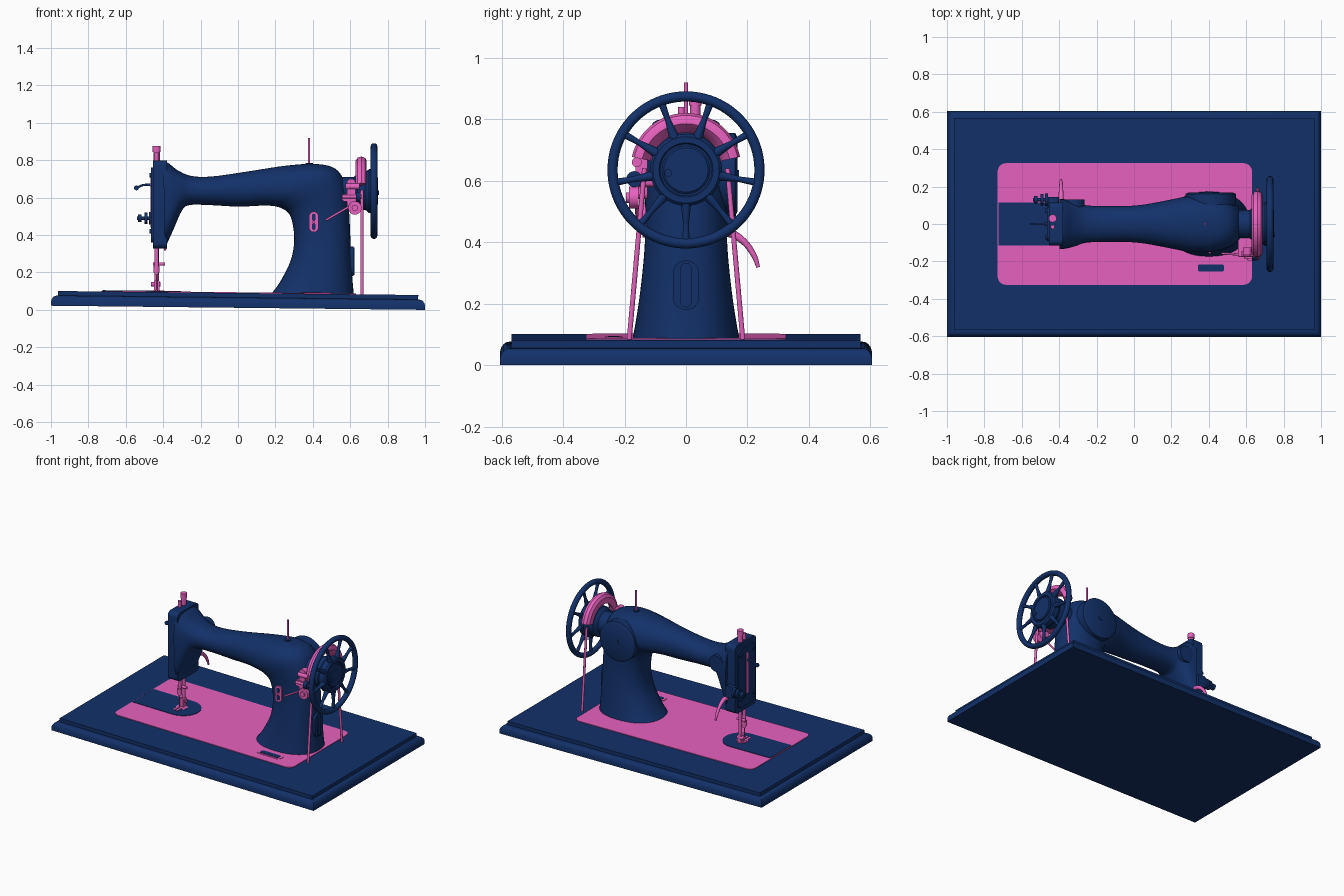
import bpy, bmesh, math
from mathutils import Vector, Matrix

if "Cube" in bpy.data.objects:
    bpy.data.objects.remove(bpy.data.objects["Cube"])


def material(name, rgb):
    m = bpy.data.materials.new(name)
    m.diffuse_color = (*rgb, 1)
    m.use_nodes = True
    m.node_tree.nodes["Principled BSDF"].inputs["Base Color"].default_value = m.diffuse_color
    return m


NAVY = material("navy", (0.006, 0.03, 0.14))
PINK = material("pink", (0.8, 0.12, 0.52))


def make(name, verts, faces, mat, angle=35):
    bm = bmesh.new()
    vs = [bm.verts.new(v) for v in verts]
    for f in faces:
        bm.faces.new([vs[i] for i in f])
    bmesh.ops.remove_doubles(bm, verts=bm.verts, dist=1e-5)
    bmesh.ops.recalc_face_normals(bm, faces=bm.faces)
    me = bpy.data.meshes.new(name)
    bm.to_mesh(me)
    bm.free()
    me.materials.append(mat)
    ob = bpy.data.objects.new(name, me)
    bpy.context.collection.objects.link(ob)
    bpy.ops.object.select_all(action='DESELECT')
    ob.select_set(True)
    bpy.context.view_layer.objects.active = ob
    bpy.ops.object.shade_smooth_by_angle(angle=math.radians(angle))
    return ob


def loft(name, rings, mat, angle=35, caps=True, wrap=False):
    n, k = len(rings[0]), len(rings)
    verts = [v for r in rings for v in r]
    faces = [(i * n + j, i * n + (j + 1) % n, (i + 1) % k * n + (j + 1) % n, (i + 1) % k * n + j)
             for i in range(k if wrap else k - 1) for j in range(n)]
    if caps and not wrap:
        faces += [tuple(range(n)), tuple(range((k - 1) * n, k * n))]
    return make(name, verts, faces, mat, angle)


def rod(name, a, b, r1, mat, r2=None, n=20):
    """Cylinder or cone between two points."""
    a, b = Vector(a), Vector(b)
    q = (b - a).to_track_quat('Z', 'Y')
    ring = lambda c, r: [c + q @ Vector((r * math.cos(t * math.tau / n), r * math.sin(t * math.tau / n), 0))
                         for t in range(n)]
    return loft(name, [ring(a, r1), ring(b, r1 if r2 is None else r2)], mat)


def tube(name, pts, radii, mat, n=12):
    """Smooth tapered tube through a few points."""
    path = spline([(*p, r) for p, r in zip(pts, radii)], 6)
    rings = []
    for i, p in enumerate(path):
        d = Vector(path[min(i + 1, len(path) - 1)][:3]) - Vector(path[max(i - 1, 0)][:3])
        q = d.to_track_quat('Z', 'Y')
        rings.append([Vector(p[:3]) + q @ Vector((math.cos(t * math.tau / n), math.sin(t * math.tau / n), 0)) * p[3]
                      for t in range(n)])
    return loft(name, rings, mat)


def spline(keys, steps):
    """Catmull-Rom interpolation of tuples."""
    keys = [Vector(k) for k in keys]
    keys = [2 * keys[0] - keys[1]] + keys + [2 * keys[-1] - keys[-2]]
    out = []
    for a, b, c, d in zip(keys, keys[1:], keys[2:], keys[3:]):
        for s in range(steps):
            t = s / steps
            out.append(0.5 * (2 * b + (c - a) * t + (2 * a - 5 * b + 4 * c - d) * t * t
                              + (3 * b - a - 3 * c + d) * t ** 3))
    return out + [keys[-2]]


def rounded(w, h, r, n=8):
    """Rounded rectangle outline of full size w by h."""
    pts = []
    for q, (sx, sy) in enumerate([(1, 1), (-1, 1), (-1, -1), (1, -1)]):
        for i in range(n + 1):
            a = (q + i / n) * math.pi / 2
            pts.append((sx * (w / 2 - r) + r * math.cos(a), sy * (h / 2 - r) + r * math.sin(a)))
    return pts


FACES = {'z': lambda u, v, d: (u, v, d), 'y': lambda u, v, d: (u, d, v), 'x': lambda u, v, d: (d, u, v)}


def slab(name, outline, centre, axis, d0, d1, mat):
    """Flat outline at (u, v) centre, extruded along an axis from d0 to d1."""
    rings = [[FACES[axis](u + centre[0], v + centre[1], d) for u, v in outline] for d in (d0, d1)]
    return loft(name, rings, mat)


def revolve(name, profile, mat, zc=0.635, a0=0, a1=360, n=64):
    """Closed (x, radius) profile turned about the wheel axle."""
    full = a1 - a0 == 360
    rings = []
    for i in range(n if full else n + 1):
        a = math.radians(a0 + (a1 - a0) * i / n)
        rings.append([(x, r * math.cos(a), zc + r * math.sin(a)) for x, r in profile])
    return loft(name, rings, mat, wrap=full)


def tilt(ob):
    ob.rotation_euler.y = 0.011
    ob.location.z = 0.011


# Wooden base with rounded lower edge and raised top board, leaning slightly
def board(name, steps):
    tilt(loft(name, [[(sx * (1 - i), sy * (0.605 - i), z) for sx, sy in ((1, 1), (-1, 1), (-1, -1), (1, -1))]
                     for i, z in steps], NAVY))


board("base_board", [(0, 0), (0, 0.022), (0.004, 0.036), (0.012, 0.047), (0.022, 0.053), (0.034, 0.055)])
board("base_top", [(0.037, 0.05), (0.037, 0.079)])

# Bed plate, slide plate and slot plate
tilt(slab("bed_plate", rounded(1.36, 0.65, 0.045), (-0.05, 0), 'z', 0.07, 0.083, PINK))
arc = [(-0.42 + 0.115 * math.cos(a), 0.115 * math.sin(a)) for a in
       [math.radians(-90 + 180 * i / 24) for i in range(25)]]
tilt(slab("slide_plate", arc + [(-0.725, 0.115), (-0.725, -0.115)], (0, 0), 'z', 0.07, 0.086, NAVY))
tilt(slab("slot_rim", rounded(0.18, 0.056, 0.02), (0.41, -0.235), 'z', 0.07, 0.086, PINK))
tilt(slab("slot_inset", rounded(0.14, 0.036, 0.008), (0.41, -0.235), 'z', 0.07, 0.088, NAVY))
tilt(slab("feed_plate", rounded(0.07, 0.05, 0.01), (-0.43, 0), 'z', 0.07, 0.088, PINK))

# Body: inner x, z / outer x, z / half width / squareness
BODY = [(0.17, 0.075, 0.62, 0.075, 0.176, 2.3), (0.225, 0.15, 0.613, 0.15, 0.162, 2.3),
        (0.28, 0.26, 0.606, 0.25, 0.147, 2.3), (0.30, 0.36, 0.60, 0.40, 0.135, 2.3),
        (0.294, 0.45, 0.592, 0.55, 0.132, 2.3), (0.275, 0.51, 0.575, 0.67, 0.14, 2.3),
        (0.24, 0.54, 0.52, 0.755, 0.15, 2.3), (0.19, 0.555, 0.41, 0.78, 0.148, 2.3),
        (0.12, 0.557, 0.25, 0.77, 0.127, 2.2), (0.0, 0.552, 0.04, 0.738, 0.10, 2.1),
        (-0.15, 0.56, -0.14, 0.713, 0.095, 2.1), (-0.26, 0.56, -0.25, 0.716, 0.10, 2.2),
        (-0.30, 0.53, -0.32, 0.745, 0.117, 2.5), (-0.345, 0.43, -0.37, 0.783, 0.13, 3),
        (-0.39, 0.33, -0.40, 0.797, 0.135, 3.5)]
rings = []
for k in spline(BODY, 5):
    ring = []
    for i in range(48):
        c, s = math.cos(i * math.tau / 48), math.sin(i * math.tau / 48)
        c, s = (math.copysign(abs(v) ** (2 / k[5]), v) for v in (c, s))
        ring.append(((k[0] + k[2]) / 2 + (k[2] - k[0]) / 2 * c, k[4] * s, (k[1] + k[3]) / 2 + (k[3] - k[1]) / 2 * c))
    rings.append(ring)
loft("body", rings, NAVY, 50)

# Covers on the body
rod("rear_cover", (0.41, 0.09, 0.62), (0.41, 0.16, 0.62), 0.135, NAVY, n=48)
rod("rear_cover_rim", (0.41, 0.16, 0.62), (0.41, 0.168, 0.62), 0.135, NAVY, 0.12, 48)
rod("rear_cover_screw", (0.41, 0.16, 0.62), (0.41, 0.173, 0.62), 0.015, NAVY)
rod("head_cover", (-0.32, 0.05, 0.65), (-0.32, 0.13, 0.65), 0.055, NAVY, n=32)
slab("pillar_cover", rounded(0.085, 0.16, 0.04), (0, 0.26), 'x', 0.59, 0.617, NAVY)
slab("pillar_cover_ridge", rounded(0.035, 0.145, 0.017), (0, 0.26), 'x', 0.61, 0.622, NAVY)
rod("spool_pin", (0.38, 0, 0.76), (0.38, 0, 0.92), 0.006, PINK)
rod("oil_cap", (0.38, 0, 0.77), (0.38, 0, 0.786), 0.02, NAVY)

# Needle head and face plate
slab("head_block", rounded(0.23, 0.47, 0.03), (0, 0.563), 'x', -0.455, -0.38, NAVY)
slab("face_plate", rounded(0.18, 0.40, 0.03), (0, 0.56), 'x', -0.465, -0.45, NAVY)
slab("face_slot", rounded(0.025, 0.28, 0.012), (0, 0.58), 'x', -0.469, -0.46, PINK)
for y, z in ((0.07, 0.72), (-0.07, 0.72), (0.07, 0.42), (-0.07, 0.42)):
    rod("face_screw", (-0.473, y, z), (-0.45, y, z), 0.012, NAVY)

# Thread tension stack beside the head
for x0, x1, r in ((-0.54, -0.40, 0.009), (-0.475, -0.46, 0.033), (-0.50, -0.485, 0.03), (-0.535, -0.515, 0.02)):
    rod("tension_disc", (x0, 0.13, 0.49), (x1, 0.13, 0.49), r, NAVY)
slab("tension_bracket", rounded(0.06, 0.08, 0.015), (-0.43, 0.49), 'y', 0.09, 0.145, NAVY)

# Take-up lever
tube("take_up_lever", [(-0.45, 0, 0.667), (-0.50, 0, 0.668), (-0.53, 0, 0.658), (-0.548, 0, 0.645)],
     [0.008, 0.006, 0.006, 0.005], NAVY)
rod("take_up_eye", (-0.543, -0.006, 0.652), (-0.543, 0.006, 0.652), 0.013, NAVY)

# Needle bar, presser bar and foot
rod("needle_bar", (-0.435, -0.015, 0.19), (-0.435, -0.015, 0.84), 0.011, PINK)
rod("needle", (-0.435, -0.015, 0.09), (-0.435, -0.015, 0.2), 0.004, PINK)
rod("needle_clamp", (-0.435, -0.015, 0.20), (-0.435, -0.015, 0.235), 0.016, PINK)
rod("presser_bar", (-0.435, 0.03, 0.12), (-0.435, 0.03, 0.80), 0.012, PINK)
rod("presser_nut", (-0.435, 0.03, 0.79), (-0.435, 0.03, 0.865), 0.017, PINK)
rod("presser_cap", (-0.435, 0.03, 0.845), (-0.435, 0.03, 0.877), 0.021, PINK)
rod("clamp_screw", (-0.455, 0.0, 0.245), (-0.39, 0.0, 0.245), 0.009, PINK)
rod("foot_screw", (-0.465, 0.03, 0.137), (-0.415, 0.03, 0.137), 0.013, PINK)
slab("foot_shank", rounded(0.028, 0.06, 0.006), (-0.435, 0.13), 'y', 0.005, 0.04, PINK)
for x in (-0.446, -0.424):
    slab("foot_toe", rounded(0.014, 0.11, 0.006), (x, -0.01), 'z', 0.098, 0.105, PINK)

# Presser lifting lever behind the head
tube("lifting_lever", [(-0.39, 0.08, 0.42), (-0.39, 0.14, 0.43), (-0.39, 0.19, 0.40), (-0.39, 0.222, 0.355),
                       (-0.39, 0.235, 0.318)], [0.014, 0.014, 0.011, 0.009, 0.006], PINK)

# Hand wheel with nine spokes
WX, WZ = 0.727, 0.635
revolve("wheel_rim", [(WX + 0.018 * math.cos(i * math.tau / 14), 0.239 + 0.017 * math.sin(i * math.tau / 14))
                      for i in range(14)], NAVY, n=96)
revolve("wheel_hub", [(0.68, 0), (0.68, 0.10), (0.70, 0.117), (0.735, 0.117), (0.745, 0.108), (0.745, 0.088),
                      (0.738, 0.084), (0.738, 0)], NAVY)
revolve("hub_cap", [(0.73, 0), (0.73, 0.078), (0.743, 0.078), (0.748, 0.072), (0.748, 0)], NAVY)
rod("hub_screw", (0.74, -0.058, 0.625), (0.753, -0.058, 0.625), 0.012, NAVY)
for i in range(9):
    a = math.radians(270 + 40 * i)
    at = lambda r: (WX, r * math.cos(a), WZ + r * math.sin(a))
    rod("wheel_spoke", at(0.1), at(0.175), 0.018, NAVY, 0.009, 12)
    rod("wheel_spoke_tip", at(0.175), at(0.232), 0.009, NAVY, 0.012, 12)
revolve("axle", [(0.53, 0), (0.53, 0.075), (0.62, 0.075), (0.64, 0.10), (0.69, 0.10), (0.69, 0)], NAVY)

# Belt guard and the two belt strands through the bed
revolve("belt_guard", [(0.63, 0.115), (0.628, 0.155), (0.64, 0.174), (0.66, 0.18), (0.68, 0.172), (0.688, 0.155),
                       (0.688, 0.145), (0.66, 0.12)], PINK, zc=0.64, a0=12, a1=168, n=40)
for s in (-1, 1):
    rod("belt_strand", (0.663, 0.185 * s, 0.08), (0.663, 0.135 * s, 0.64), 0.008, PINK)

# Bobbin winder
slab("winder_bracket", rounded(0.045, 0.16, 0.02), (0.605, 0.62), 'y', -0.165, -0.125, PINK)
slab("winder_arm", rounded(0.09, 0.04, 0.015), (0.60, 0.60), 'y', -0.17, -0.07, PINK)
rod("winder_wheel", (0.625, -0.155, 0.545), (0.625, -0.185, 0.545), 0.036, PINK, n=32)
rod("winder_wheel_boss", (0.625, -0.185, 0.545), (0.625, -0.195, 0.545), 0.017, PINK)
rod("winder_spindle", (0.56, -0.168, 0.605), (0.66, -0.168, 0.605), 0.009, PINK)
rod("winder_tyre", (0.63, -0.168, 0.605), (0.655, -0.168, 0.605), 0.026, NAVY)
rod("winder_finger", (0.60, -0.165, 0.555), (0.47, -0.158, 0.48), 0.006, PINK)
rod("winder_knob", (0.575, -0.16, 0.66), (0.65, -0.16, 0.66), 0.016, PINK)

# Thread guide on the front of the pillar
slab("thread_guide", rounded(0.05, 0.11, 0.024), (0.405, 0.47), 'y', -0.142, -0.10, PINK)
for z in (0.445, 0.495):
    slab("thread_guide_eye", rounded(0.02, 0.035, 0.009), (0.405, z), 'y', -0.145, -0.11, NAVY)
rod("thread_guide_stud", (0.405, -0.1, 0.47), (0.405, -0.158, 0.47), 0.008, PINK)
